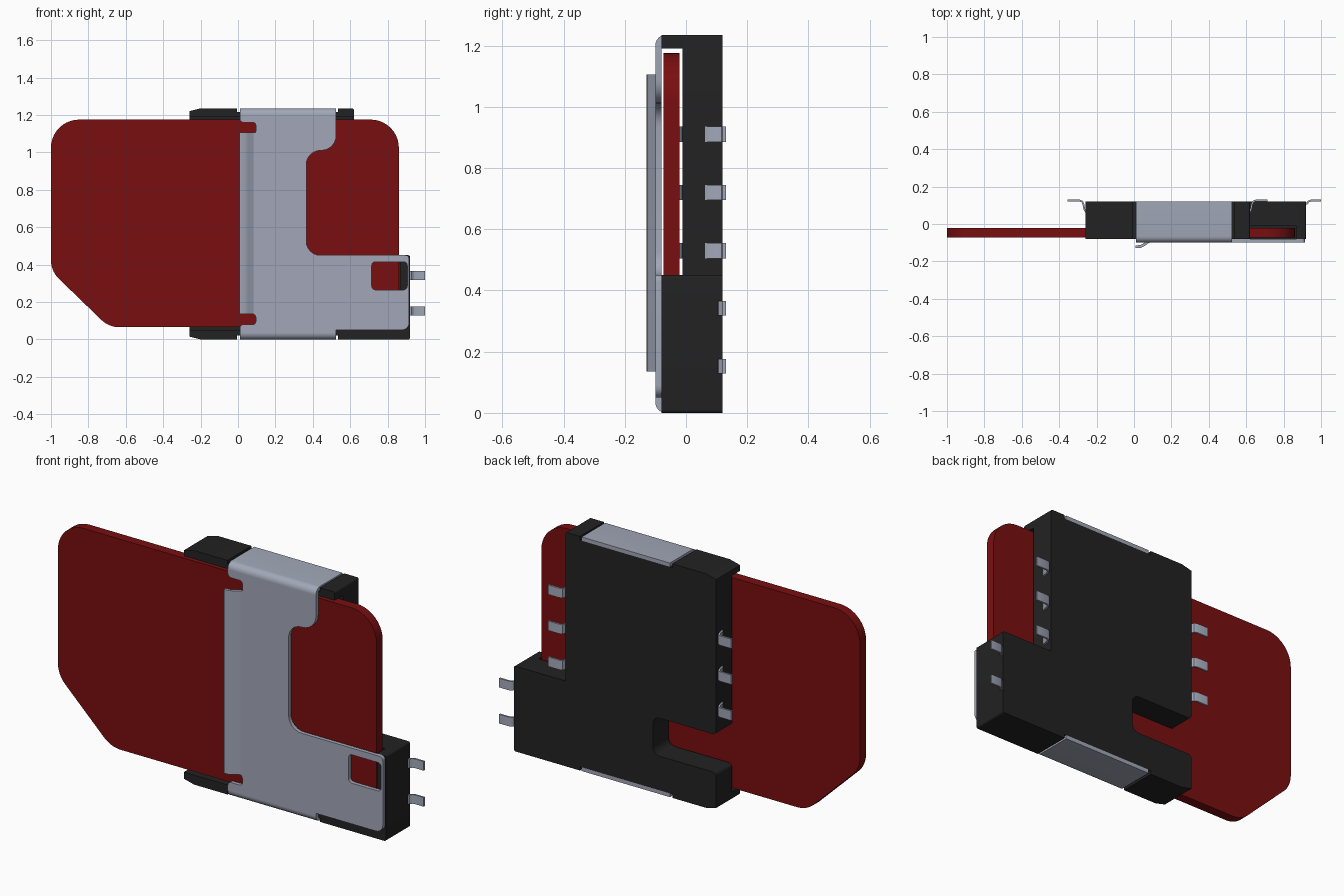
import bpy, bmesh, math
from mathutils import Vector

cube = bpy.data.objects.get("Cube")
if cube:
    bpy.data.objects.remove(cube)


def material(name, rgb):
    m = bpy.data.materials.new(name)
    m.use_nodes = True
    m.diffuse_color = (*rgb, 1)
    m.node_tree.nodes["Principled BSDF"].inputs["Base Color"].default_value = (*rgb, 1)
    return m


BLACK = material("black plastic", (0.016, 0.016, 0.016))
METAL = material("grey metal", (0.36, 0.39, 0.48))
RED = material("dark red", (0.19, 0.0045, 0.005))


def rounded(points, steps=6):
    """Outline from (u, v) or (u, v, radius) corners with circular fillets."""
    out = []
    for i, p in enumerate(points):
        c = Vector(p[:2])
        if len(p) < 3:
            out.append(c)
            continue
        a = (Vector(points[i - 1][:2]) - c).normalized()
        b = (Vector(points[(i + 1) % len(points)][:2]) - c).normalized()
        half = a.angle(b) / 2
        d = p[2] / math.tan(half)
        w = math.sin(half)
        for k in range(steps + 1):
            t = k / steps
            q = (1 - t) ** 2, 2 * w * t * (1 - t), t * t
            out.append((q[0] * (c + a * d) + q[1] * c + q[2] * (c + b * d)) / sum(q))
    return out


def extrude(name, loops, axis, start, end, mat):
    """Prism from flat outlines (first outer, rest holes) along one axis."""
    place = {"x": lambda u, v: (start, u, v),
             "y": lambda u, v: (u, start, v),
             "z": lambda u, v: (u, v, start)}[axis]
    shift = Vector([(end - start) * (axis == k) for k in "xyz"])
    bm = bmesh.new()
    edges = []
    for loop in loops:
        vs = [bm.verts.new(place(*p)) for p in loop]
        edges += [bm.edges.new((vs[i - 1], vs[i])) for i in range(len(vs))]
    bmesh.ops.triangle_fill(bm, edges=edges, use_beauty=True, use_dissolve=False)
    side = bmesh.ops.extrude_face_region(bm, geom=bm.faces[:], use_keep_orig=True)
    moved = [g for g in side["geom"] if isinstance(g, bmesh.types.BMVert)]
    bmesh.ops.translate(bm, verts=moved, vec=shift)
    bmesh.ops.recalc_face_normals(bm, faces=bm.faces[:])
    mesh = bpy.data.meshes.new(name)
    bm.to_mesh(mesh)
    bm.free()
    mesh.materials.append(mat)
    ob = bpy.data.objects.new(name, mesh)
    bpy.context.collection.objects.link(ob)
    bpy.ops.object.select_all(action="DESELECT")
    ob.select_set(True)
    bpy.context.view_layer.objects.active = ob
    bpy.ops.object.shade_smooth_by_angle(angle=math.radians(35))
    return ob


def ribbon(path, thick):
    """Outline of a thin bent strip around a centre path."""
    pts = [Vector(p) for p in path]
    left, right = [], []
    for i, p in enumerate(pts):
        d = (pts[min(i + 1, len(pts) - 1)] - pts[max(i - 1, 0)]).normalized()
        n = Vector((-d.y, d.x)) * thick / 2
        left.append(p + n)
        right.append(p - n)
    return left + right[::-1]


HEIGHT = 1.235
FRONT, FLOOR, BACK = -0.08, -0.012, 0.12

# Housing back with recesses for the bent cover and an open notch on one side
back = rounded([
    (-0.26, 0.015), (-0.20, 0), (-0.005, 0), (-0.005, 0.02), (0.535, 0.02), (0.535, 0),
    (0.92, 0, 0.01), (0.92, 0.45, 0.01), (0.62, 0.45), (0.62, HEIGHT, 0.01),
    (0.535, HEIGHT), (0.535, 1.215), (-0.005, 1.215), (-0.005, HEIGHT),
    (-0.20, HEIGHT), (-0.26, 1.22), (-0.26, 0.4, 0.02), (0.11, 0.4, 0.04),
    (0.11, 0.2, 0.04), (-0.26, 0.2, 0.02)])
extrude("housing_back", [back], "y", FLOOR, BACK, BLACK)

# Housing rails around the card channel
top_rail = [(-0.26, 1.19), (0.62, 1.19), (0.62, HEIGHT, 0.01), (0.535, HEIGHT),
            (0.535, 1.215), (-0.005, 1.215), (-0.005, HEIGHT), (-0.20, HEIGHT), (-0.26, 1.22)]
extrude("top_rail", [rounded(top_rail)], "y", FRONT, FLOOR, BLACK)
bottom_rail = [(-0.26, 0.015), (-0.20, 0), (-0.005, 0), (-0.005, 0.02), (0.535, 0.02),
               (0.535, 0), (0.92, 0, 0.01), (0.92, 0.45, 0.01), (0.868, 0.45),
               (0.868, 0.05), (-0.26, 0.05)]
extrude("bottom_rail", [rounded(bottom_rail)], "y", FRONT, FLOOR, BLACK)

# Card with rounded corners and one cut corner
card = rounded([(-1, 1.175, 0.15), (-1, 0.365, 0.14), (-0.69, 0.065, 0.14),
                (0.86, 0.065, 0.05), (0.86, 1.175, 0.15)], 10)
extrude("card", [card], "y", -0.073, -0.022, RED)

# Metal cover sheet with relief slots and a small window
cover = rounded([
    (0.01, 0.035), (0.01, 0.08, 0.02), (0.095, 0.08, 0.015), (0.095, 0.135, 0.015),
    (0.085, 0.135), (0.085, 1.105), (0.095, 1.105, 0.008), (0.095, 1.16, 0.015),
    (0.01, 1.16, 0.02), (0.01, 1.2), (0.525, 1.2), (0.525, 1.01, 0.08),
    (0.365, 1.01, 0.075), (0.365, 0.45, 0.075), (0.915, 0.45, 0.02),
    (0.915, 0.05, 0.04), (0.525, 0.05), (0.525, 0.035)])
window = rounded([(0.715, 0.265, 0.02), (0.905, 0.265, 0.02),
                  (0.905, 0.415, 0.02), (0.715, 0.415, 0.02)])
extrude("cover_sheet", [cover, window], "y", -0.1, FRONT, METAL)

# Cover flanges folded over the top and bottom edges
fold = rounded([(-0.1, 1.2), (-0.1, HEIGHT, 0.034), (BACK, HEIGHT),
                (BACK, 1.215), (FRONT, 1.215, 0.012), (FRONT, 1.2)])
extrude("top_flange", [fold], "x", 0.01, 0.525, METAL)
extrude("bottom_flange", [[(y, HEIGHT - z) for y, z in fold]], "x", 0.01, 0.525, METAL)

# Flared lip that guides the card in
lip = ribbon([(0.008, -0.122), (0.035, -0.12), (0.05, -0.113), (0.075, -0.095),
              (0.09, -0.09), (0.1, -0.09)], 0.015)
extrude("entry_lip", [lip], "z", 0.135, 1.105, METAL)

# Solder tails on both sides with the spring contacts behind the card
tail = ribbon([(-0.355, 0.125), (-0.29, 0.125), (-0.277, 0.12), (-0.27, 0.105),
               (-0.266, 0.08), (-0.255, 0.062), (-0.24, 0.062)], 0.01)
mirrored = [(0.36 - x, y) for x, y in tail]
for i, z in enumerate((0.53, 0.72, 0.91), 1):
    extrude(f"left_tail_{i}", [mirrored], "z", z - 0.025, z + 0.025, METAL)
    extrude(f"right_tail_{i}", [tail], "z", z - 0.025, z + 0.025, METAL)
    for x in (0.1, 0.5):
        tip = ribbon([(x - 0.07, -0.01), (x, -0.018), (x + 0.07, -0.01)], 0.006)
        extrude(f"spring_contact_{i}", [tip], "z", z - 0.025, z + 0.025, METAL)

# Detection switch pins
pin = ribbon([(1.0, 0.125), (0.945, 0.125), (0.933, 0.12), (0.925, 0.11), (0.91, 0.108)], 0.01)
for i, z in enumerate((0.152, 0.342), 1):
    extrude(f"switch_pin_{i}", [pin], "z", z - 0.024, z + 0.024, METAL)
